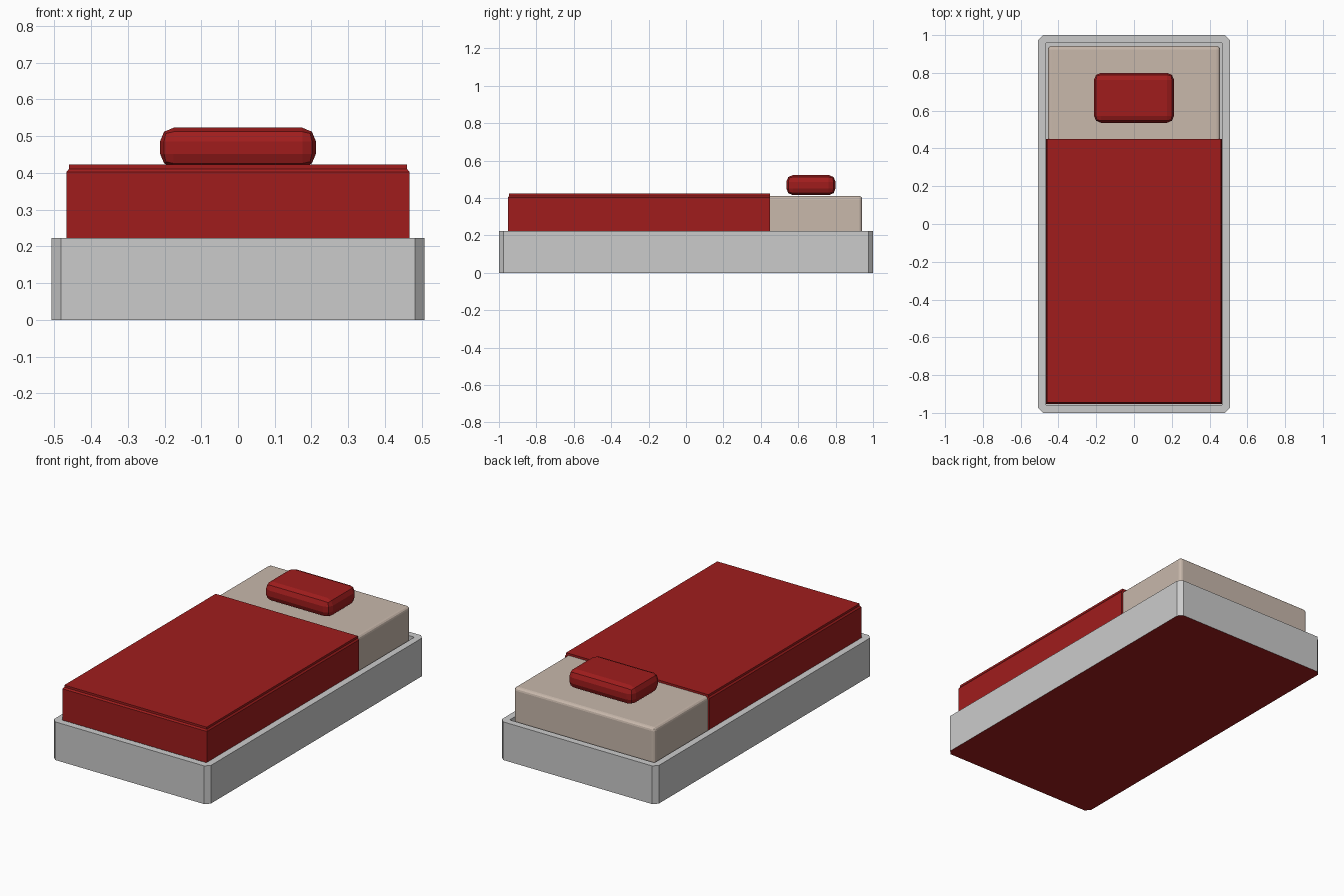
import bpy, bmesh
from mathutils import Matrix

if "Cube" in bpy.data.objects:
    bpy.data.objects.remove(bpy.data.objects["Cube"])


def material(name, rgb):
    m = bpy.data.materials.new(name)
    m.diffuse_color = (*rgb, 1)
    m.use_nodes = True
    m.node_tree.nodes["Principled BSDF"].inputs["Base Color"].default_value = m.diffuse_color
    return m


red = material("red_fabric", (0.35, 0.012, 0.012))
cream = material("cream_fabric", (0.58, 0.48, 0.41))


def finish(name, bm, mat):
    me = bpy.data.meshes.new(name)
    bm.to_mesh(me)
    bm.free()
    ob = bpy.data.objects.new(name, me)
    bpy.context.collection.objects.link(ob)
    if mat:
        me.materials.append(mat)
    return ob


def outline(x0, x1, y0, y1, c):
    """Counter-clockwise rectangle with cut corners."""
    if c == 0:
        return [(x0, y0), (x1, y0), (x1, y1), (x0, y1)]
    return [(x0 + c, y0), (x1 - c, y0), (x1, y0 + c), (x1, y1 - c),
            (x1 - c, y1), (x0 + c, y1), (x0, y1 - c), (x0, y0 + c)]


def loft(name, rings, mat=None, cap_first=True):
    """Join a stack of (outline, z) rings with quads and cap the ends."""
    bm = bmesh.new()
    loops = [[bm.verts.new((x, y, z)) for x, y in pts] for pts, z in rings]
    for a, b in zip(loops, loops[1:]):
        n = len(a)
        for i in range(n):
            j = (i + 1) % n
            bm.faces.new((a[i], a[j], b[j], b[i]))
    if cap_first:
        bm.faces.new(loops[0][::-1])
    bm.faces.new(loops[-1])
    return finish(name, bm, mat)


def soft_box(name, lo, hi, bevel, segments, mat):
    bm = bmesh.new()
    size = [b - a for a, b in zip(lo, hi)]
    mid = [(a + b) / 2 for a, b in zip(lo, hi)]
    bmesh.ops.create_cube(bm, size=1, matrix=Matrix.Translation(mid) @ Matrix.Diagonal((*size, 1)))
    bmesh.ops.bevel(bm, geom=bm.edges[:], offset=bevel, segments=segments,
                    profile=0.5, affect='EDGES')
    return finish(name, bm, mat)


# Bed frame: outer wall, rim, inner wall and floor
outer = outline(-0.507, 0.507, -1, 1, 0.025)
inner = outline(-0.468, 0.468, -0.96, 0.96, 0.004)
loft("bed_frame", [(outer, 0), (outer, 0.223), (inner, 0.223), (inner, 0.04)],
     cap_first=False)

# Red underside closing the frame
bm = bmesh.new()
bm.faces.new([bm.verts.new((x, y, 0)) for x, y in outer][::-1])
finish("bed_underside", bm, red)

# Mattress
soft_box("mattress", (-0.456, -0.94, 0.05), (0.456, 0.942, 0.411), 0.018, 3, cream)

# Blanket with a stepped top edge, square at the head end
wide = outline(-0.467, 0.467, -0.953, 0.45, 0)
narrow = outline(-0.46, 0.46, -0.946, 0.45, 0)
loft("blanket", [(wide, 0.06), (wide, 0.402), (narrow, 0.411), (narrow, 0.423)], red)

# Pillow
soft_box("pillow", (-0.212, 0.536, 0.415), (0.212, 0.8, 0.523), 0.037, 2, red)
